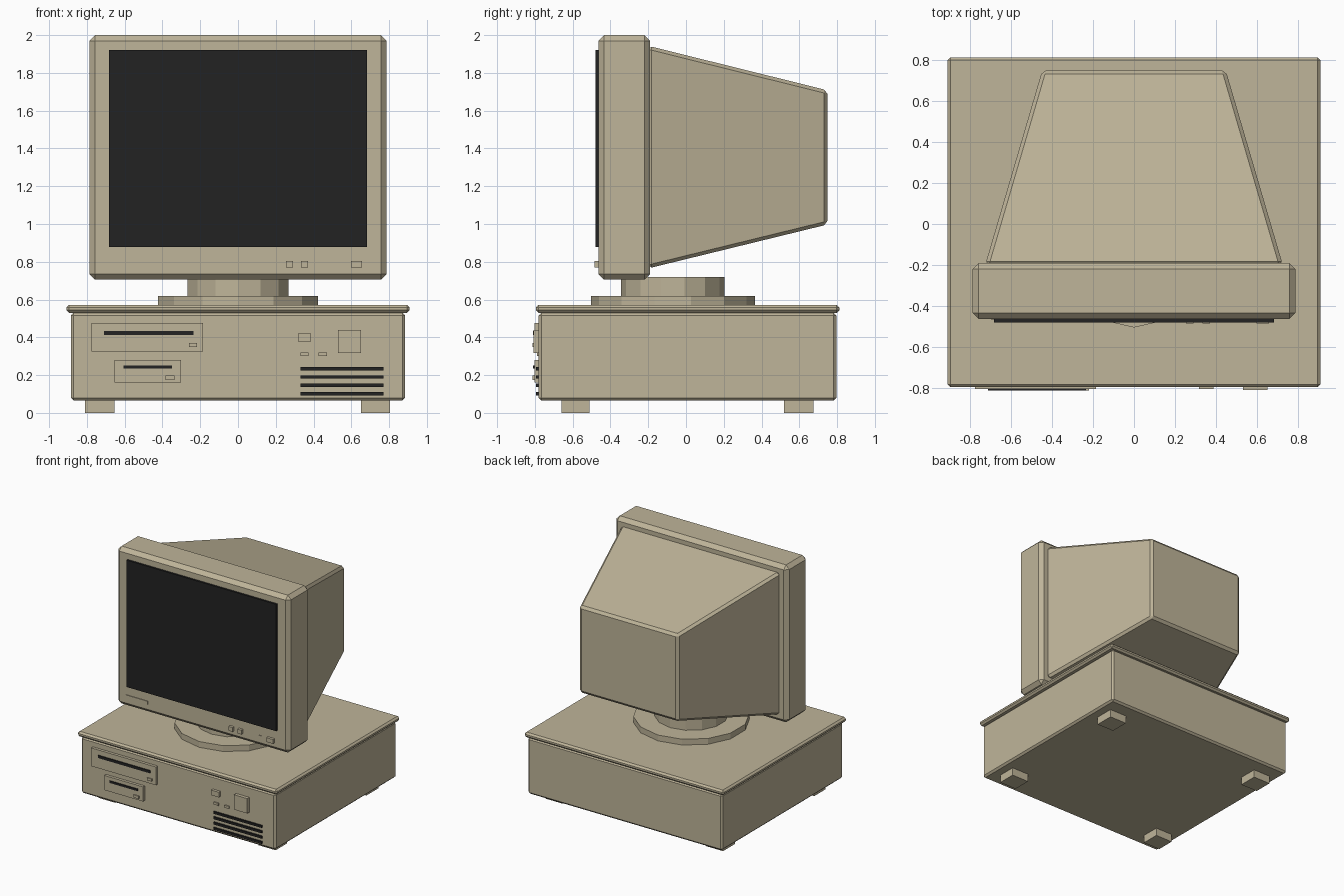
import bpy, bmesh
from mathutils import Matrix, Vector

if "Cube" in bpy.data.objects:
    bpy.data.objects.remove(bpy.data.objects["Cube"], do_unlink=True)


def material(name, colour):
    m = bpy.data.materials.new(name)
    m.use_nodes = True
    m.diffuse_color = (*colour, 1)
    m.node_tree.nodes["Principled BSDF"].inputs["Base Color"].default_value = (*colour, 1)
    return m


BEIGE = material("beige plastic", (0.52, 0.46, 0.32))
BLACK = material("black", (0.016, 0.016, 0.016))


def finish(name, bm, mat, bevel=0):
    if bevel:
        bmesh.ops.bevel(bm, geom=bm.edges[:], offset=bevel, segments=1,
                        affect='EDGES', profile=0.5)
    bmesh.ops.recalc_face_normals(bm, faces=bm.faces[:])
    mesh = bpy.data.meshes.new(name)
    bm.to_mesh(mesh)
    bm.free()
    mesh.materials.append(mat)
    ob = bpy.data.objects.new(name, mesh)
    bpy.context.collection.objects.link(ob)
    return ob


def box(name, x, y, z, mat=BEIGE, bevel=0):
    """Box from (min, max) ranges on each axis."""
    bm = bmesh.new()
    size = Vector((x[1] - x[0], y[1] - y[0], z[1] - z[0]))
    mid = Vector((sum(x), sum(y), sum(z))) / 2
    bmesh.ops.create_cube(bm, size=1, matrix=Matrix.Translation(mid) @ Matrix.Diagonal(size).to_4x4())
    return finish(name, bm, mat, bevel)


def disc(name, radius, y, z):
    """Fourteen-sided disc with a corner facing the front."""
    bm = bmesh.new()
    place = Matrix.Translation((0, y, sum(z) / 2)) @ Matrix.Rotation(1.5707963, 4, 'Z')
    bmesh.ops.create_cone(bm, cap_ends=True, segments=14, radius1=radius, radius2=radius,
                          depth=z[1] - z[0], matrix=place)
    # put a corner exactly on the front-back axis
    corner = max(bm.verts, key=lambda v: v.co.y).co
    turn = Vector((corner.x, corner.y - y)).angle_signed(Vector((0, 1)))
    bmesh.ops.rotate(bm, verts=bm.verts[:], cent=(0, y, 0), matrix=Matrix.Rotation(-turn, 3, 'Z'))
    return finish(name, bm, BEIGE)


# Desktop case, lid and feet
box("case", (-0.885, 0.885), (-0.78, 0.797), (0.065, 0.53), bevel=0.015)
box("case_lid", (-0.908, 0.908), (-0.795, 0.812), (0.53, 0.572), bevel=0.014)
for side, x in (("right", (-0.81, -0.655)), ("left", (0.65, 0.805))):
    for end, y in (("front", (-0.66, -0.51)), ("back", (0.52, 0.675))):
        box(f"{end}_{side}_foot", x, y, (0, 0.07))

# Disk drives with slot and eject button
FRONT = -0.77
for name, x, z, slot_x, slot_z, eject_x, eject_z in (
    ("large_drive", (-0.775, -0.185), (0.325, 0.475), (-0.71, -0.235), (0.412, 0.434),
     (-0.26, -0.218), (0.35, 0.37)),
    ("small_drive", (-0.655, -0.303), (0.16, 0.28), (-0.605, -0.35), (0.235, 0.252),
     (-0.385, -0.337), (0.175, 0.197)),
):
    box(name, x, (-0.803, FRONT), z)
    box(name + "_slot", slot_x, (-0.81, -0.80), slot_z, BLACK)
    box(name + "_eject", eject_x, (-0.812, -0.80), eject_z)

# Case buttons and vents
box("power_button", (0.53, 0.65), (-0.808, FRONT), (0.318, 0.44))
box("reset_button", (0.317, 0.387), (-0.803, FRONT), (0.378, 0.42))
for i, x in enumerate((0.33, 0.427)):
    box(f"case_light_{i}", (x, x + 0.043), (-0.79, FRONT), (0.3, 0.32))
for i in range(4):
    z = 0.093 + i * 0.044
    box(f"vent_{i}", (0.33, 0.77), (-0.793, FRONT), (z, z + 0.018), BLACK)

# Swivel stand
disc("stand_base", 0.434, -0.07, (0.565, 0.62))
disc("stand_neck", 0.275, -0.07, (0.61, 0.72))

# Monitor front frame and screen
box("monitor_frame", (-0.787, 0.787), (-0.463, -0.19), (0.705, 2.0), bevel=0.03)
box("screen", (-0.682, 0.682), (-0.479, -0.45), (0.878, 1.922), BLACK)

# Tapered monitor back
bm = bmesh.new()
rings = []
for y, w, low, high in ((-0.2, 0.725, 0.765, 1.943), (0.748, 0.447, 0.997, 1.708)):
    rings.append([bm.verts.new((x, y, z)) for x, z in ((-w, low), (w, low), (w, high), (-w, high))])
    bm.faces.new(rings[-1])
for i in range(4):
    j = (i + 1) % 4
    bm.faces.new((rings[0][i], rings[0][j], rings[1][j], rings[1][i]))
finish("monitor_back", bm, BEIGE, 0.018)

# Monitor controls
for name, x, z in (
    ("badge_plate", (-0.695, -0.497), (0.776, 0.805)),
    ("monitor_button_a", (0.253, 0.29), (0.77, 0.805)),
    ("monitor_button_b", (0.334, 0.371), (0.77, 0.805)),
    ("monitor_light", (0.518, 0.54), (0.783, 0.796)),
    ("monitor_switch", (0.597, 0.657), (0.77, 0.805)),
):
    depth = -0.468 if name in ("badge_plate", "monitor_light") else -0.485
    box(name, x, (depth, -0.45), z)
